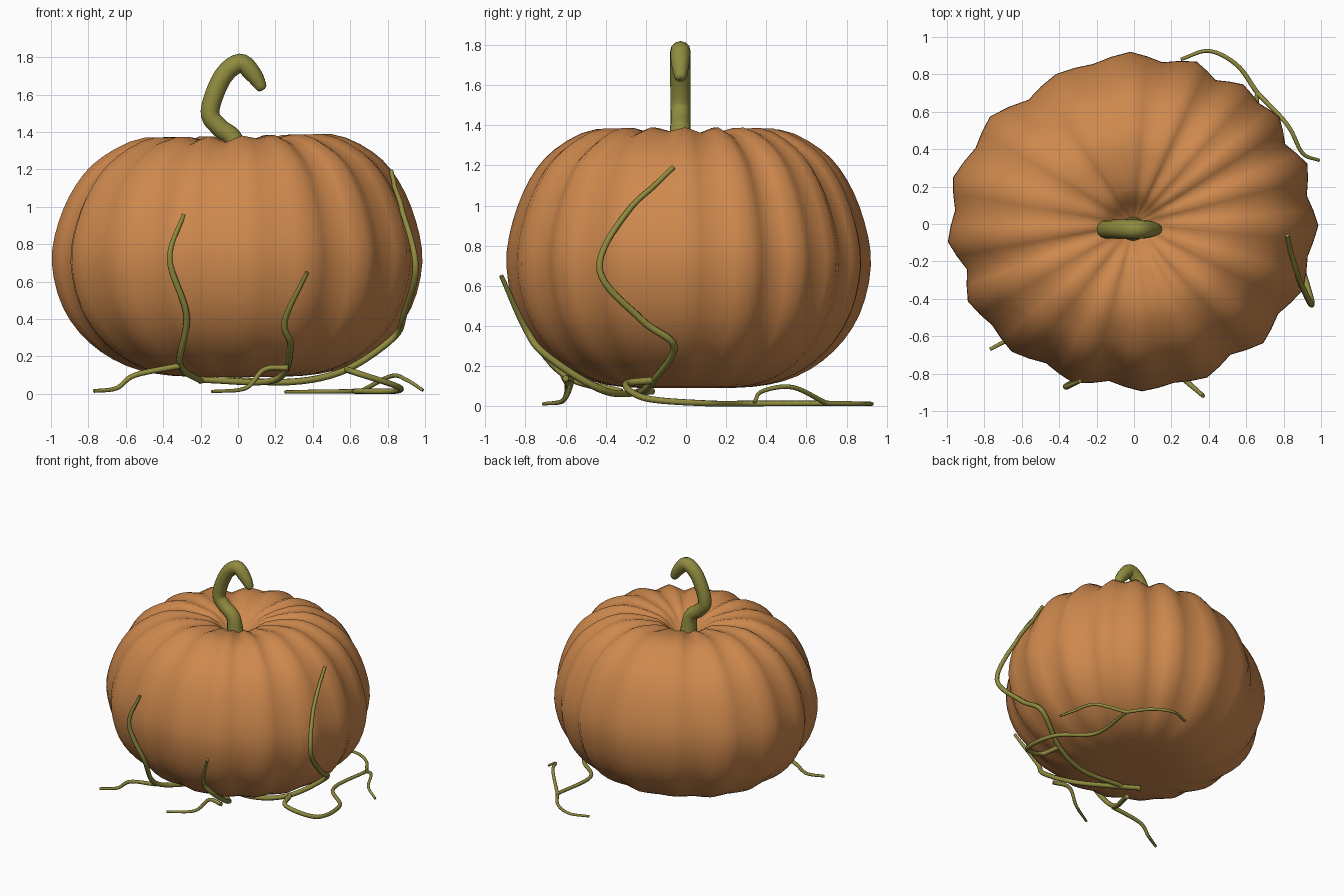
import bpy, bmesh, math
from mathutils import Vector
from mathutils.bvhtree import BVHTree

if "Cube" in bpy.data.objects:
    bpy.data.objects.remove(bpy.data.objects["Cube"])


def material(name, rgb):
    m = bpy.data.materials.new(name)
    m.diffuse_color = (*rgb, 1)
    m.use_nodes = True
    m.node_tree.nodes["Principled BSDF"].inputs["Base Color"].default_value = m.diffuse_color
    return m


orange = material("pumpkin_orange", (0.62, 0.25, 0.075))
green = material("vine_green", (0.28, 0.26, 0.05))


def smooth(points, steps):
    """Catmull-Rom samples through points of any dimension."""
    p = [Vector(q) for q in points]
    p = [2 * p[0] - p[1]] + p + [2 * p[-1] - p[-2]]
    out = []
    for a, b, c, d in zip(p, p[1:], p[2:], p[3:]):
        for k in range(steps):
            t = k / steps
            out.append(0.5 * (2 * b + (c - a) * t + (2 * a - 5 * b + 4 * c - d) * t * t
                              + (3 * b - a - 3 * c + d) * t ** 3))
    return out + [p[-2]]


# Pumpkin body: slightly uneven ribs around a side profile (radius, height)
RIBS, COLS = 17, 4


def crest_angle(i):
    """Ribs crowd together at the right-back and the left-front."""
    deg = 360 * i / RIBS
    deg -= 16 * math.exp(-((i - 4.3) / 2.3) ** 2) + 7 * math.exp(-((i - 10.5) / 2.5) ** 2)
    return math.radians(deg)


def crest_radius(a):
    """Oval outline with a flatter patch at the left-back."""
    flat = 0.045 * math.exp(-((math.degrees(a) - 124) / 20) ** 2)
    return 0.952 + 0.042 * math.cos(2 * a) + 0.014 * math.sin(a) - 0.008 * math.cos(a) - flat


profile = [(0, 0.09), (0.36, 0.097), (0.6, 0.15), (0.8, 0.275), (0.94, 0.46), (1.0, 0.70),
           (0.965, 0.92), (0.87, 1.13), (0.73, 1.28), (0.5, 1.38), (0.22, 1.34), (0.09, 1.23), (0, 1.17)]
columns = []
for i in range(RIBS):
    a = crest_angle(i)
    b = crest_angle(i + 1) if i < RIBS - 1 else 2 * math.pi
    depth = 0.8 + 0.3 * math.sin(2.3 * i)
    for k in range(COLS):
        t = k / COLS
        size = crest_radius(a) * (1 - t) + crest_radius(b) * t
        columns.append((a + (b - a) * t, size, depth * (0.5 - 0.5 * math.cos(2 * math.pi * t))))

bm = bmesh.new()
rings = []
samples = smooth(profile, 3)
for r, z in samples[1:-1]:
    ring = []
    for ang, size, valley in columns:
        rad = r * size * (1 - 0.06 * valley)
        top = max(0, min(1, (z - 0.8) / 0.5)) * min(1, r / 0.3)
        x = rad * math.cos(ang)
        ring.append(bm.verts.new((x, rad * math.sin(ang), z + (0.02 * x - 0.035 * valley) * top)))
    rings.append(ring)
n = len(columns)
for lo, hi in zip(rings, rings[1:]):
    for j in range(n):
        bm.faces.new((lo[j], lo[(j + 1) % n], hi[(j + 1) % n], hi[j]))
bottom = bm.verts.new((0, 0, samples[0][1]))
crown = bm.verts.new((0, 0, samples[-1][1]))
for j in range(n):
    bm.faces.new((rings[0][(j + 1) % n], rings[0][j], bottom))
    bm.faces.new((rings[-1][j], rings[-1][(j + 1) % n], crown))
for f in bm.faces:
    f.smooth = True
bm.normal_update()
tree = BVHTree.FromBMesh(bm)
mesh = bpy.data.meshes.new("pumpkin_body")
bm.to_mesh(mesh)
bm.free()
mesh.materials.append(orange)
bpy.context.collection.objects.link(bpy.data.objects.new("pumpkin_body", mesh))


def tube(name, pts, radii, sides):
    """Round tube of varying thickness, converted to a mesh."""
    cu = bpy.data.curves.new(name, 'CURVE')
    cu.dimensions = '3D'
    cu.bevel_depth = 1.0
    cu.bevel_resolution = sides
    cu.use_fill_caps = True
    sp = cu.splines.new('POLY')
    sp.points.add(len(pts) - 1)
    for q, p, r in zip(sp.points, pts, radii):
        q.co = (p[0], p[1], p[2], 1)
        q.radius = r
    cu.materials.append(green)
    ob = bpy.data.objects.new(name, cu)
    bpy.context.collection.objects.link(ob)
    bpy.ops.object.select_all(action='DESELECT')
    ob.select_set(True)
    bpy.context.view_layer.objects.active = ob
    bpy.ops.object.convert(target='MESH')
    bpy.ops.object.shade_smooth_by_angle(angle=math.radians(50))


# Curled stem: x, z, radius in one upright plane
stem = smooth([(0.0, 1.15, 0.07), (-0.02, 1.35, 0.053), (-0.10, 1.425, 0.05), (-0.15, 1.51, 0.05),
               (-0.085, 1.69, 0.051), (0.01, 1.768, 0.051), (0.08, 1.71, 0.046), (0.125, 1.64, 0.03),
               (0.135, 1.625, 0.012)], 5)
tube("stem", [(x, -0.028, z) for x, z, r in stem], [r for x, z, r in stem], 4)


def vine(name, path, r0, r1):
    """Vine kept just outside the pumpkin skin, with a tapering tip."""
    pts, radii = [], []
    line = smooth(path, 8)
    for i, p in enumerate(line):
        loc, normal, _, _ = tree.find_nearest(p)
        if (p - loc).dot(normal) < 0.013:
            p = loc + normal * 0.013
        t = i / (len(line) - 1)
        pts.append(p)
        radii.append(r0 + (r1 - r0) * (min(1, t * 3) if r1 > r0 else t))
    tube(name, pts, radii, 2)


# Right side: climbing vine, ground runner and its forked tips
vine("right_vine", [(0.79, -0.05, 1.17), (0.88, -0.29, 0.97), (0.95, -0.43, 0.68), (0.89, -0.22, 0.43),
                    (0.83, -0.06, 0.3), (0.58, -0.16, 0.13), (0.3, -0.23, 0.065),
                    (-0.07, -0.23, 0.075)], 0.012, 0.018)
fork = (0.66, 0.70, 0.015)
vine("right_ground_vine", [(0.58, -0.16, 0.13), (0.64, -0.3, 0.11), (0.85, -0.2, 0.04), (0.84, 0.1, 0.015),
                           (0.63, 0.32, 0.014), fork], 0.018, 0.013)
vine("right_back_tip", [fork, (0.55, 0.85, 0.013), (0.4, 0.925, 0.012), (0.25, 0.88, 0.01)], 0.013, 0.009)
vine("right_side_tip", [fork, (0.82, 0.53, 0.095), (0.9, 0.38, 0.075), (0.99, 0.34, 0.018)], 0.013, 0.009)

# Front vines, each with a tip reaching the ground
vine("front_right_vine", [(0.37, -0.92, 0.65), (0.25, -0.8, 0.39), (0.28, -0.69, 0.25), (0.2, -0.4, 0.075),
                          (-0.2, -0.17, 0.075)], 0.011, 0.018)
vine("front_right_tip", [(0.27, -0.6, 0.14), (0.14, -0.57, 0.13), (0.04, -0.61, 0.03),
                         (-0.14, -0.71, 0.012)], 0.016, 0.009)
vine("front_left_vine", [(-0.29, -0.84, 0.96), (-0.365, -0.87, 0.72), (-0.275, -0.8, 0.42),
                         (-0.31, -0.61, 0.16), (-0.2, -0.32, 0.07)], 0.011, 0.018)
vine("front_left_tip", [(-0.31, -0.61, 0.15), (-0.55, -0.59, 0.1), (-0.65, -0.61, 0.03),
                        (-0.77, -0.67, 0.015)], 0.016, 0.01)
